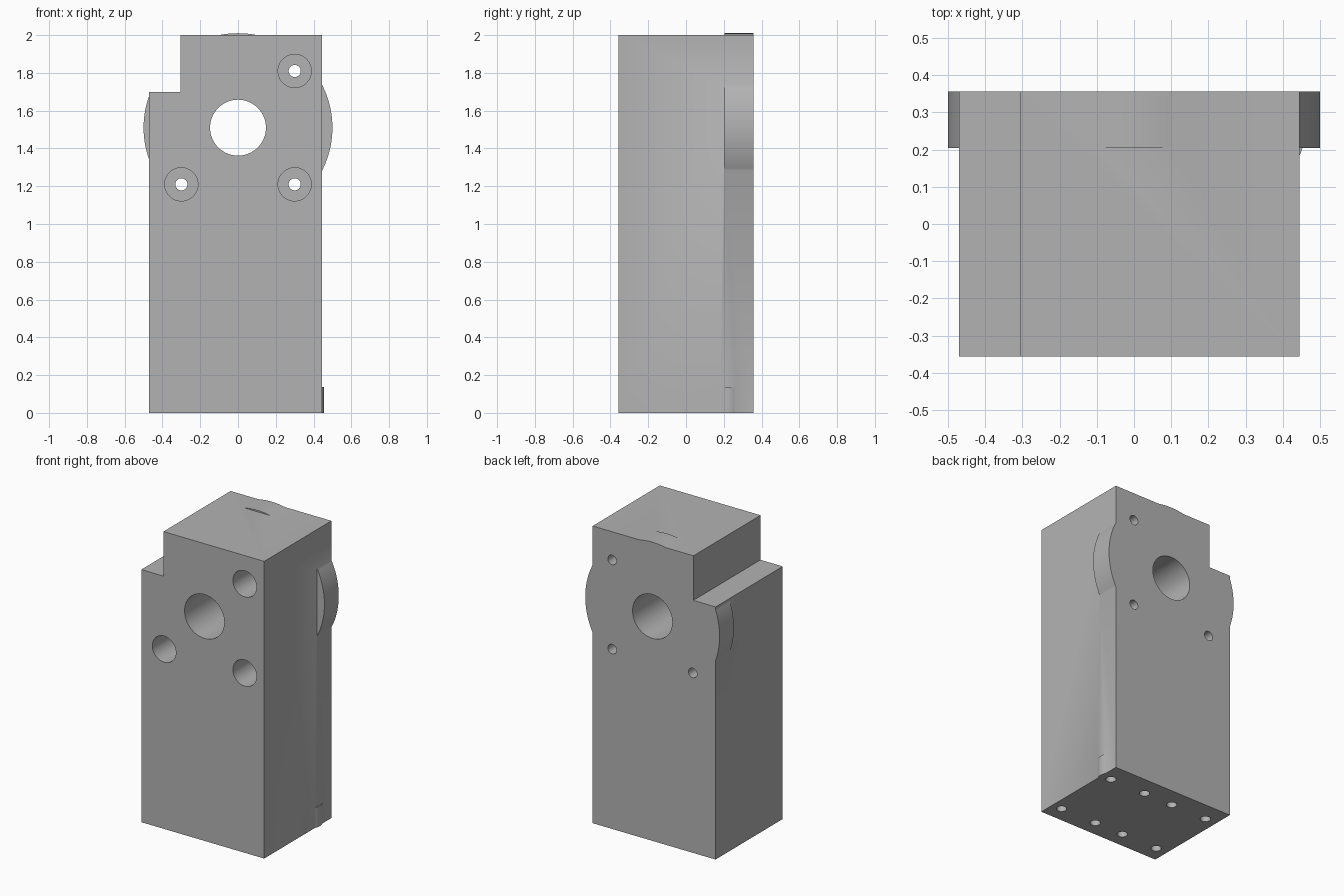
import bpy, math
from mathutils import Vector

cube = bpy.data.objects.get("Cube")
if cube:
    bpy.data.objects.remove(cube, do_unlink=True)

# Material
grey = bpy.data.materials.new("plain grey")
grey.use_nodes = True
colour = (0.45, 0.45, 0.45, 1)
grey.diffuse_color = colour
grey.node_tree.nodes["Principled BSDF"].inputs["Base Color"].default_value = colour

BACK, FRONT = 0.357, -0.357
LEDGE = 0.205            # front of the flange, floor of the screw recesses
AXIS_Z = 1.51            # height of the shaft hole
BOLT = 0.30              # bolt offset from the shaft axis


def box(name, low, high):
    low, high = Vector(low), Vector(high)
    bpy.ops.mesh.primitive_cube_add(size=1, location=(low + high) / 2)
    ob = bpy.context.object
    ob.name = name
    ob.scale = high - low
    bpy.ops.object.transform_apply(location=True, rotation=True, scale=True)
    return ob


def rod(name, radius, start, end, sides=48):
    start, end = Vector(start), Vector(end)
    axis = end - start
    bpy.ops.mesh.primitive_cylinder_add(
        vertices=sides, radius=radius, depth=axis.length, location=(start + end) / 2,
        rotation=axis.to_track_quat("Z", "Y").to_euler())
    ob = bpy.context.object
    ob.name = name
    bpy.ops.object.transform_apply(location=True, rotation=True, scale=True)
    return ob


def combine(target, tool, operation):
    mod = target.modifiers.new(tool.name, "BOOLEAN")
    mod.object, mod.operation, mod.solver = tool, operation, "EXACT"
    bpy.context.view_layer.objects.active = target
    bpy.ops.object.modifier_apply(modifier=mod.name)
    bpy.data.objects.remove(tool, do_unlink=True)


# Tall block with a round flange at the back and a small boss at the foot
body = box("mount_block", (-0.47, FRONT, 0), (0.445, BACK, 2))
combine(body, rod("flange", 0.5, (0, LEDGE, AXIS_Z), (0, BACK, AXIS_Z), 128), "UNION")
combine(body, rod("foot_boss", 0.082, (0.373, 0.223, 0), (0.373, 0.223, 0.137)), "UNION")

# Corner step
combine(body, box("step_cut", (-0.7, -0.5, 1.70), (-0.305, 0.5, 2.2)), "DIFFERENCE")

# Shaft hole
combine(body, rod("shaft_cut", 0.148, (0, -0.5, AXIS_Z), (0, 0.5, AXIS_Z), 64), "DIFFERENCE")

# Bolt holes, each with a wide recess from the front
for sx, sz in ((1, 1), (1, -1), (-1, -1)):
    x, z = sx * BOLT, AXIS_Z + sz * BOLT
    combine(body, rod("recess_cut", 0.088, (x, -0.5, z), (x, LEDGE, z)), "DIFFERENCE")
    combine(body, rod("bolt_cut", 0.032, (x, 0, z), (x, 0.5, z), 32), "DIFFERENCE")

# Screw holes in the underside
for x in (0.373, 0.103, -0.115, -0.386):
    for y in (0.223, -0.249):
        combine(body, rod("screw_cut", 0.032, (x, y, -0.1), (x, y, 0.25), 32), "DIFFERENCE")

body.data.materials.clear()
body.data.materials.append(grey)
for face in body.data.polygons:
    face.material_index = 0
bpy.ops.object.select_all(action="DESELECT")
body.select_set(True)
bpy.context.view_layer.objects.active = body
bpy.ops.object.shade_smooth_by_angle(angle=math.radians(30))
